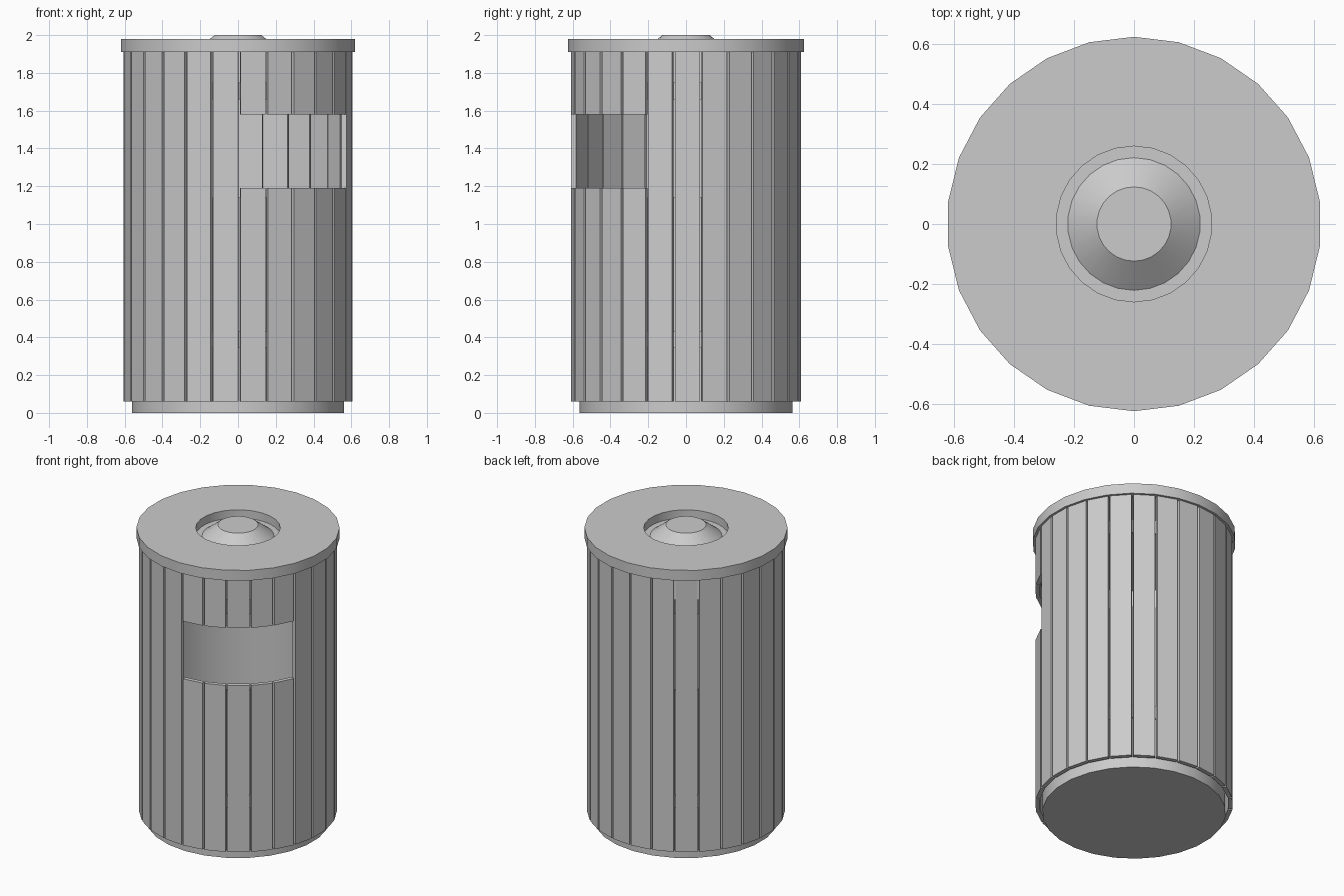
import bpy, bmesh
from math import sin, cos, pi, radians

if "Cube" in bpy.data.objects:
    bpy.data.objects.remove(bpy.data.objects["Cube"])

N = 26                      # sides of every round part and number of slats
PITCH = 2 * pi / N


def lathe(name, profile, closed=False):
    """Revolve (radius, z) points around z; radius 0 points become poles."""
    bm = bmesh.new()
    rings = []
    for r, z in profile:
        if r == 0:
            rings.append([bm.verts.new((0, 0, z))] * N)
        else:
            rings.append([bm.verts.new((r * sin(i * PITCH), r * cos(i * PITCH), z))
                          for i in range(N)])
    pairs = list(zip(rings, rings[1:]))
    if closed:
        pairs.append((rings[-1], rings[0]))
    for a, b in pairs:
        for i in range(N):
            j = (i + 1) % N
            bm.faces.new(dict.fromkeys((a[i], a[j], b[j], b[i])))
    bmesh.ops.recalc_face_normals(bm, faces=bm.faces)
    # merge the fans of flat caps into single faces
    bmesh.ops.dissolve_limit(bm, angle_limit=radians(0.5),
                             verts=[v for v in bm.verts if len(v.link_edges) == N],
                             edges=[e for e in bm.edges
                                    if any(len(v.link_edges) == N for v in e.verts)])
    me = bpy.data.meshes.new(name)
    bm.to_mesh(me)
    bm.free()
    ob = bpy.data.objects.new(name, me)
    bpy.context.collection.objects.link(ob)
    bpy.ops.object.select_all(action='DESELECT')
    ob.select_set(True)
    bpy.context.view_layer.objects.active = ob
    bpy.ops.object.shade_smooth_by_angle(angle=radians(30))
    return ob


def slat(name, angle, z0, z1, radius=0.605, width=0.133, depth=0.027):
    """Flat upright board facing outwards at the given angle."""
    bpy.ops.mesh.primitive_cube_add(
        size=1, rotation=(0, 0, angle),
        location=((radius - depth / 2) * cos(angle),
                  (radius - depth / 2) * sin(angle), (z0 + z1) / 2))
    ob = bpy.context.object
    ob.name = name
    ob.scale = (depth, width, z1 - z0)


# inner bin, open at the top, its foot showing below the slats
lathe("inner_bin", [(0, 0), (0.565, 0), (0.565, 1.14), (0.55, 1.14),
                    (0.55, 0.06), (0, 0.06)])

# hoops that hold the slats
for name, z0, z1 in (("lower_hoop", 0.345, 0.43), ("upper_hoop", 1.66, 1.75)):
    lathe(name, [(0.579, z0), (0.579, z1), (0.56, z1), (0.56, z0)], closed=True)

# slats, five of them interrupted by the front right opening
for k in range(N):
    a = radians(-89.3) + (k + 0.5) * PITCH
    if k < 5:
        slat("slat_below_opening", a, 0.06, 1.19)
        slat("slat_above_opening", a, 1.58, 1.915)
    else:
        slat("slat", a, 0.06, 1.915)

# lid with round recess
lathe("lid", [(0, 1.91), (0.625, 1.91), (0.625, 1.98), (0.26, 1.98),
              (0.26, 1.925), (0, 1.925)])

# cone knob in the recess
lathe("lid_knob", [(0, 1.92), (0.228, 1.92), (0.124, 2.0), (0, 2.0)])
